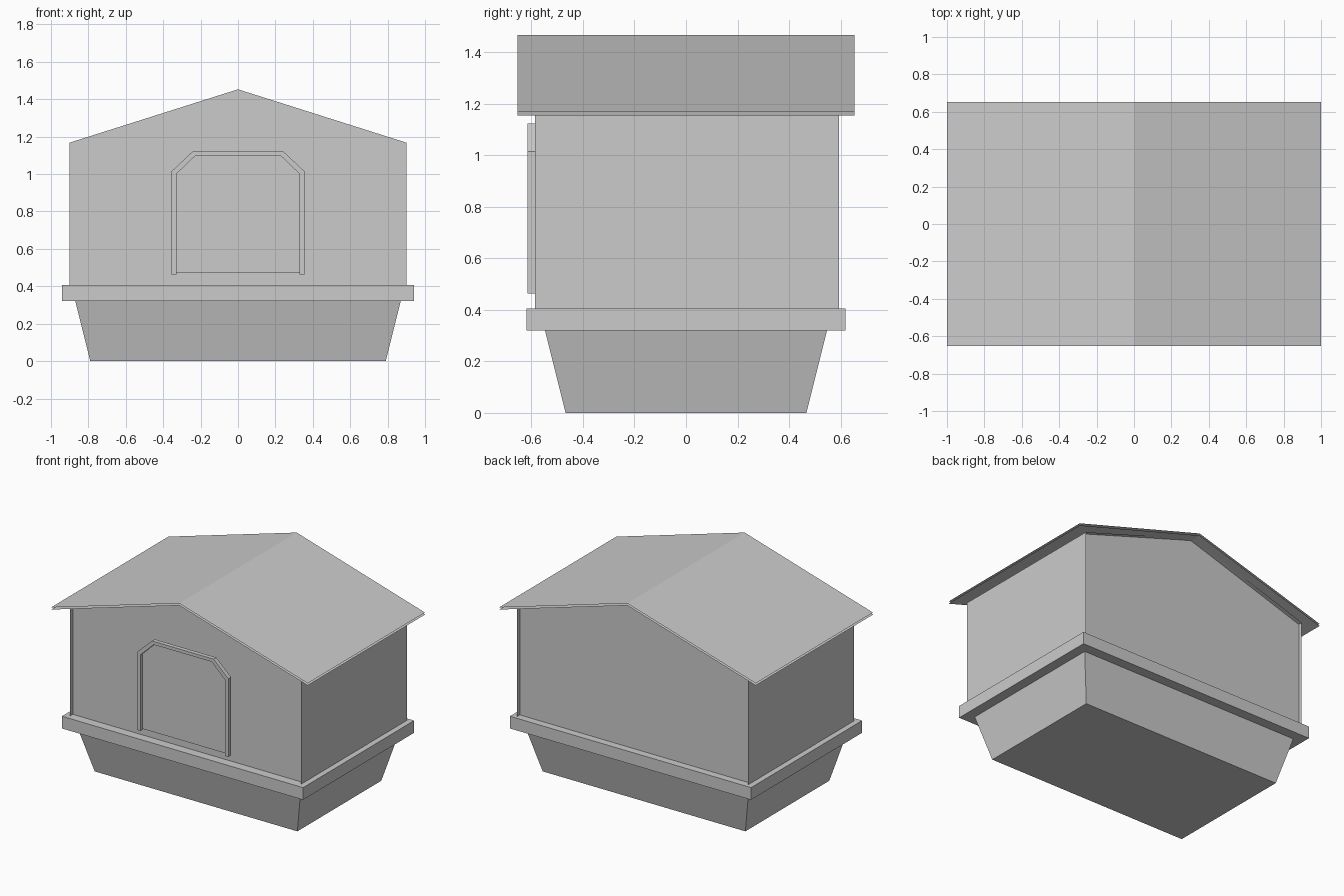
import bpy

if "Cube" in bpy.data.objects:
    bpy.data.objects.remove(bpy.data.objects["Cube"])


def make(name, verts, faces):
    mesh = bpy.data.meshes.new(name)
    mesh.from_pydata(verts, [], faces)
    mesh.update()
    ob = bpy.data.objects.new(name, mesh)
    bpy.context.collection.objects.link(ob)
    return ob


def loft(name, rings, caps=True, closed=True):
    """Skin equal-length rings of points, optionally capping both ends."""
    n = len(rings[0])
    faces = []
    for k in range(len(rings) - 1):
        for i in range(n if closed else n - 1):
            j = (i + 1) % n
            faces.append((k * n + i, k * n + j, (k + 1) * n + j, (k + 1) * n + i))
    if caps:
        faces.append(tuple(reversed(range(n))))
        faces.append(tuple(range(n * (len(rings) - 1), n * len(rings))))
    return make(name, [p for r in rings for p in r], faces)


def rect(hx, hy, z):
    return [(-hx, -hy, z), (hx, -hy, z), (hx, hy, z), (-hx, hy, z)]


def at_y(profile, y):
    return [(x, y, z) for x, z in profile]


# Tapered tub and the rim around its top
loft("tapered_base", [rect(0.79, 0.467, 0), rect(0.87, 0.547, 0.32)])
loft("base_rim", [rect(0.94, 0.618, 0.32), rect(0.94, 0.618, 0.406)])

# House shell: open-ended side walls and ceiling
house = [(0.9, 0.406), (0.9, 1.168), (0, 1.453), (-0.9, 1.168), (-0.9, 0.406)]
loft("side_walls", [at_y(house, 0.594), at_y(house, -0.585)], caps=False, closed=False)

# Gable walls set slightly inside the shell ends
make("front_wall", at_y(house[::-1], -0.554), [range(5)])
make("back_wall", at_y(house, 0.565), [range(5)])

# Roof: two thin pitched sheets, one just above the other
for name, dz in (("roof_top", 0), ("roof_underside", -0.015)):
    pitch = [(-1, 1.17 + dz), (0, 1.466 + dz), (1, 1.17 + dz)]
    if dz < 0:
        pitch.reverse()
    loft(name, [at_y(pitch, -0.653), at_y(pitch, 0.653)], caps=False, closed=False)

# Door frame: chamfered arch with square section
half_out = [(0.355, 0.464), (0.355, 1.015), (0.24, 1.123)]
half_in = [(0.33, 0.464), (0.33, 1.0), (0.226, 1.1)]


def arch(half):
    return half + [(-x, z) for x, z in reversed(half)]


outer, inner = arch(half_out), arch(half_in)
sections = [
    [(xo, -0.615, zo), (xi, -0.615, zi), (xi, -0.585, zi), (xo, -0.585, zo)]
    for (xo, zo), (xi, zi) in zip(outer, inner)
]
loft("door_frame", sections)

# Door panel filling the frame
panel = arch([(0.33, 0.47)] + half_in[1:])
make("door_panel", at_y(panel[::-1], -0.59), [range(6)])
